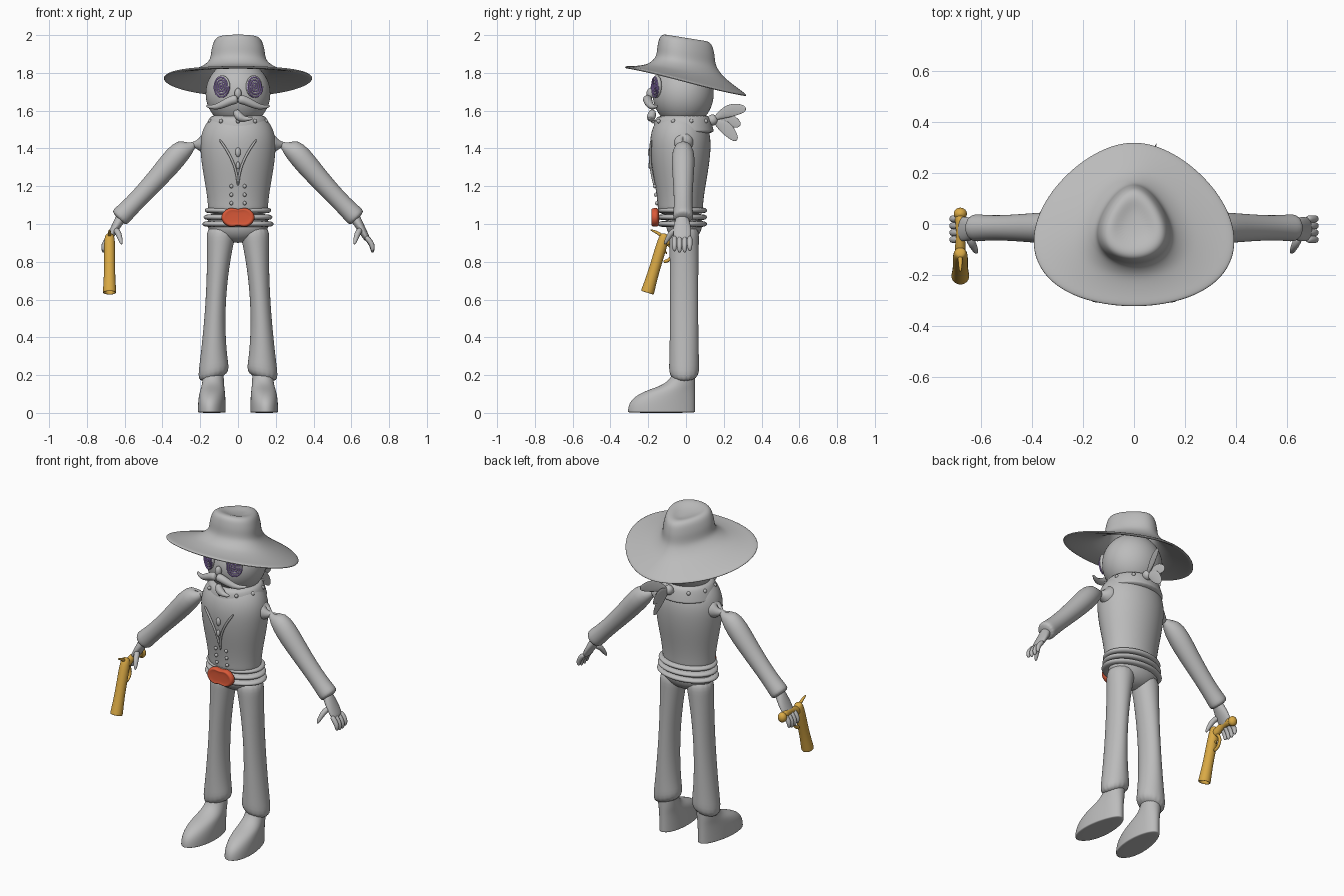
import bpy, bmesh, math
from mathutils import Vector

cube = bpy.data.objects.get("Cube")
if cube:
    bpy.data.objects.remove(cube)


def material(name, *rgb):
    mat = bpy.data.materials.new(name)
    mat.use_nodes = True
    mat.diffuse_color = (*rgb, 1)
    mat.node_tree.nodes["Principled BSDF"].inputs["Base Color"].default_value = mat.diffuse_color
    return mat


GREY = material("plain grey", .5, .5, .5)
PURPLE = material("soft purple", .4, .25, .7)
GOLD = material("gold", .7, .4, .06)
RED = material("orange red", .7, .1, .04)
X, Y, Z = Vector((1, 0, 0)), Vector((0, 1, 0)), Vector((0, 0, 1))


def loft(name, rings, mat=GREY, ref=X, axis=None, warp=None, sides=16, mirror=False, wall=0):
    """Skin rings of (centre, radius along ref, other radius); a wall leaves the start open."""
    bm = bmesh.new()
    centres = [Vector(ring[0]) for ring in rings]
    last = len(rings) - 1
    loops = []
    for i, (_, wide, deep) in enumerate(rings):
        along = axis or (centres[min(i + 1, last)] - centres[max(i - 1, 0)]).normalized()
        a = (ref - along * ref.dot(along)).normalized()
        b = along.cross(a)
        loop = []
        for k in range(sides):
            turn = math.tau * k / sides
            point = centres[i] + a * wide * math.cos(turn) + b * deep * math.sin(turn)
            loop.append(bm.verts.new(warp(point) if warp else point))
        loops.append(loop)
    for low, high in zip(loops, loops[1:]):
        for k in range(sides):
            bm.faces.new((low[k - 1], low[k], high[k], high[k - 1]))
    bm.faces.new(loops[-1])
    if not wall:
        bm.faces.new(loops[0][::-1])
    bmesh.ops.recalc_face_normals(bm, faces=bm.faces)
    mesh = bpy.data.meshes.new(name)
    bm.to_mesh(mesh)
    bm.free()
    mesh.materials.append(mat)
    mesh.shade_smooth()
    part = bpy.data.objects.new(name, mesh)
    bpy.context.collection.objects.link(part)
    if wall:
        part.modifiers.new("wall", "SOLIDIFY").thickness = wall
    if mirror:
        part.modifiers.new("mirror", "MIRROR")
    smooth = part.modifiers.new("smooth", "SUBSURF")
    smooth.levels = smooth.render_levels = 2


def stack(name, rings, **options):
    """Level rings on the upright axis."""
    loft(name, rings, axis=Z, **options)


def pipe(name, points, radii, squash=1, **options):
    """Tube through points with one radius per point."""
    loft(name, [(p, r * squash, r) for p, r in zip(points, radii)], **options)


def ball(name, centre, size, **options):
    centre, rings = Vector(centre), []
    for k in range(9):
        tilt = (k / 8 - .5) * 3.1
        rings.append((centre + Z * size[2] * math.sin(tilt), size[0] * math.cos(tilt), size[1] * math.cos(tilt)))
    stack(name, rings, **options)


def steps(count):
    return [k / count for k in range(count + 1)]


# Waistcoat body: widens to the chest, then rounds over into the neck
body = []
for t in steps(10):
    chest = .5 - .5 * math.cos(math.pi * min(1, t / .7))
    shoulder = math.sqrt(1 - max(0, (t - .7) / .35) ** 2)
    body.append((Vector((0, -.03, 1.04 + .56 * t)), (.16 + .045 * chest) * shoulder, (.12 + .045 * chest) * shoulder))
stack("torso", body)
ball("hips", (0, -.01, 1), (.17, .1, .1))

# Belt of three rolls, wider toward the bottom
for i in range(3):
    rings = []
    for t in steps(4):
        bulge = math.sin(math.pi * t)
        rings.append((Vector((0, -.02, 1.09 - .036 * (i + t))), .16 + .02 * bulge + .006 * i, .115 + .02 * bulge))
    stack("belt_roll", rings, sides=24)


# Two-lobed buckle
def pinch(v):
    middle = math.exp(-(v.x / .03) ** 2)
    return v - Z * (v.z - 1.035) * .25 * middle


rings = [(Vector((0, -.14 - depth, 1.035)), .09 * size, .06 * size)
         for depth, size in ((0, .9), (.02, 1), (.04, .95), (.045, .8), (.04, .7))]
loft("belt_buckle", rings, mat=RED, axis=-Y, warp=pinch, sides=32)


# Flared trousers with a hem that drops outward
def hem(v):
    return v - Z * (v.x - .13) * max(0, .4 - v.z) * 1.3


rings = []
for t in steps(9):
    z = 1 - .83 * t
    flare = (z - .6) ** 2
    rings.append((Vector((.13 - .047 * (1 - t) ** 2, -.01, z)), .055 + .19 * flare, .076 + .04 * flare))
stack("trouser_leg", rings, warp=hem, mirror=True)


# Boots, toes turned slightly out
def splay(v):
    return v + X * max(0, -v.y) * (.06 + .6 * (v.x - .13))


rings = []
for height in (0, .005, .03, .06, .09, .12, .15, .2, .24):
    vamp = max(0, 1 - (height / .16) ** 3)
    heel, front = .05, -.07 - .24 * vamp
    rings.append((Vector((.13, (heel + front) / 2, height)), .055 + .013 * vamp, (heel - front) / 2))
stack("boot", rings, warp=splay, mirror=True, sides=20)

# Sleeves and hands
path = [Vector((x, -.015, z)) for x, z in
        ((.13, 1.41), (.2, 1.45), (.27, 1.43), (.4, 1.27), (.54, 1.12), (.61, 1.05), (.635, 1.025))]
pipe("sleeve", path, (.05, .07, .07, .058, .048, .054, .056), mirror=True)
wrist, knuckles = Vector((.61, -.02, 1.05)), Vector((.69, -.02, .91))
rings = [(wrist.lerp(knuckles, t), .026 + .024 * math.sin(2.4 * t), .03 - .014 * t) for t in steps(4)]
loft("palm", rings, ref=Y, mirror=True)
for i in range(4):
    root = Vector((.675, .02 - .027 * i, .935))
    reach = .08 + .01 * math.sin(i)
    pipe("finger", [root + Vector((.04 * math.sin(2 * t), 0, -reach * t)) for t in steps(3)],
         (.015, .016, .015, .008), ref=Y, mirror=True, sides=8)
thumb = Vector((.65, -.045, .97))
pipe("thumb", [thumb - Vector((.035 * t, .07 * t, .08 * t * t)) for t in steps(3)],
     (.016, .018, .016, .008), mirror=True, sides=8)

# Head, nose, moustache and goatee
ball("head", (0, -.015, 1.69), (.18, .17, .18))
ball("nose", (0, -.19, 1.69), (.02, .02, .03))
pipe("moustache", [(.17 * t, -.205 + .055 * t * t, 1.64 + .022 * math.cos(4 * t)) for t in steps(6)],
     [.026 - .02 * t * t for t in steps(6)], mirror=True, sides=10)
pipe("goatee", [(.09 * t * t - .01, -.175 - .02 * t, 1.605 - .05 * math.sin(2 * t)) for t in steps(5)],
     [.005 + .02 * math.sin(.5 + 2.6 * t) for t in steps(5)], sides=10)

# Eyes: shallow discs with spiral inlays
for sign in (-1, 1):
    out = Vector((sign * .4, -.9, 0)).normalized()
    side = Z.cross(out)
    centre = Vector((sign * .089, -.165, 1.728))
    pipe("eye_disc", [centre - out * .03, centre - out * .005, centre], (.06, .06, .055), squash=.77, ref=side, sides=24)
    curve = bpy.data.curves.new("eye_spiral", "CURVE")
    curve.dimensions, curve.bevel_depth, curve.bevel_resolution = "3D", .004, 1
    spiral = curve.splines.new("POLY")
    spiral.points.add(120)
    for point, t in zip(spiral.points, steps(120)):
        turn = 4 * math.tau * t
        spot = centre + side * .045 * t * math.cos(turn) + Z * .06 * t * math.sin(turn)
        point.co = (*spot, 1)
    curve.materials.append(PURPLE)
    bpy.context.collection.objects.link(bpy.data.objects.new("eye_spiral", curve))


# Hat: egg-shaped rings leaning back, drooping brim below a dented crown
def egg(v):
    r = math.hypot(v.x, v.y)
    lean = .16 + .5 * max(0, r - .17)
    return Vector((v.x * (1 - .26 * v.y / r), v.y, v.z - v.y * lean))


rings = [(Vector((0, 0, 1.85 - .09 * t ** .6)), .15 + .24 * t, .165 + .16 * t) for t in reversed(steps(5))]
for t in steps(3):
    rings.append((Vector((0, 0, 1.88 + .1 * t)), .14 - .025 * t * t, .155 - .02 * t * t))
rings += [(Z * 1.99, .085, .1), (Z * 1.97, .04, .05)]
stack("hat", rings, warp=egg, sides=32, wall=.014)


# Neckerchief pulled to a point at the front, knotted behind
def pull(v):
    front = max(0, -v.y / .17) ** 3
    return v - Z * front * (1.58 - v.z)


rings = [(Vector((0, -.02, 1.58 - .1 * t)), .13 + .05 * math.sqrt(t), .13 + .04 * math.sqrt(t)) for t in steps(6)]
stack("neckerchief", rings, warp=pull, sides=32)
for i in range(10):
    turn = math.tau * (i + .5) / 10
    ball("kerchief_dot", (.155 * math.cos(turn), .155 * math.sin(turn) - .02, 1.545), (.012, .012, .012), sides=8)
knot = Vector((.02, .14, 1.55))
ball("kerchief_knot", knot, (.03, .03, .03))
for tip in ((.09, .32, 1.61), (.03, .27, 1.44), (.02, .29, 1.52)):
    rings = [(knot.lerp(Vector(tip), t) + Z * .02 * math.sin(math.pi * t), .012 - .01 * t,
              .004 + .035 * math.sin(2.8 * t)) for t in steps(4)]
    loft("kerchief_tail", rings, sides=8)

# Waistcoat buttons, edge and clasp
for i in range(3):
    ball("button", (.035, -.155 - .005 * i, 1.11 + .045 * i), (.011, .01, .011), mirror=True, sides=8)
pipe("waistcoat_edge", [(.1 * t * t, -.165 - .06 * t * (1.3 - t), 1.2 + .25 * t) for t in steps(5)],
     [.007] * 6, mirror=True, sides=8)
for z, size in ((1.38, .025), (1.31, .02)):
    ball("neck_clasp", (0, -.19, z), (size * .6, size * .5, size))

# Pistol in the right hand, barrel hollow at the muzzle
breech, muzzle = Vector((-.68, -.11, .95)), Vector((-.68, -.205, .635))
bore = (muzzle - breech).normalized()
rings = [(breech.lerp(muzzle, t), r, r) for t, r in
         ((0, .015), (.05, .03), (.4, .03), (.7, .03), (.97, .036), (1, .036), (1, .026), (.7, .02))]
loft("pistol_barrel", rings, mat=GOLD, axis=bore)
grip, butt = Vector((-.68, -.12, .9)), Vector((-.68, .04, .92))
pipe("pistol_grip", [grip.lerp(butt, t) + Z * .02 * math.sin(3 * t) for t in steps(4)],
     [.024 + .004 * math.cos(6 * t) for t in steps(4)], squash=.85, mat=GOLD)
ball("pistol_butt", butt, (.027, .025, .03), mat=GOLD)
pipe("pistol_hammer", (grip + Z * .03, grip + Vector((0, -.03, .055)), grip + Vector((0, -.07, .07))),
     (.012, .009, .005), mat=GOLD, sides=8)
pipe("trigger_guard", [grip + Vector((0, .05 * math.sin(3 * t), -.05 - .05 * math.cos(3 * t))) for t in steps(8)],
     [.01] * 9, mat=GOLD, sides=8)
pipe("trigger", (grip - Z * .03, grip + Vector((0, .02, -.06))), (.007, .005), mat=GOLD, sides=8)
